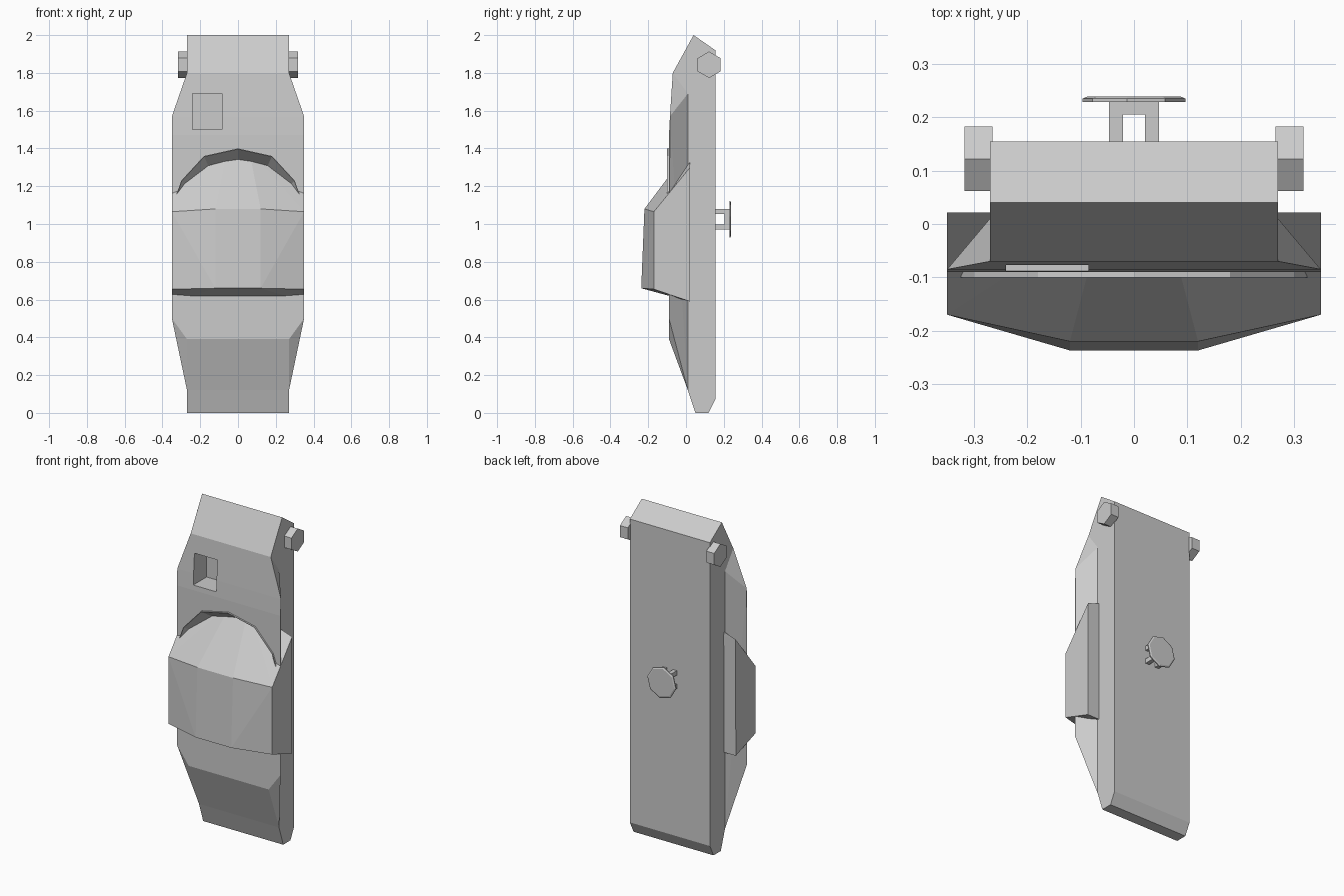
import bpy, bmesh
from math import sin, cos, pi, radians
from mathutils import Vector

if "Cube" in bpy.data.objects:
    bpy.data.objects.remove(bpy.data.objects["Cube"])


def make(name, build):
    bm = bmesh.new()
    build(bm)
    bmesh.ops.recalc_face_normals(bm, faces=bm.faces)
    me = bpy.data.meshes.new(name)
    bm.to_mesh(me)
    bm.free()
    ob = bpy.data.objects.new(name, me)
    bpy.context.collection.objects.link(ob)
    return ob


def loft(name, a, b):
    """Solid between two matching outlines."""
    def build(bm):
        va = [bm.verts.new(p) for p in a]
        vb = [bm.verts.new(p) for p in b]
        bm.faces.new(va)
        bm.faces.new(vb[::-1])
        n = len(va)
        for i in range(n):
            j = (i + 1) % n
            bm.faces.new((va[i], vb[i], vb[j], va[j]))
    return make(name, build)


def hull(name, pts):
    def build(bm):
        for p in pts:
            bm.verts.new(p)
        bmesh.ops.convex_hull(bm, input=bm.verts)
        bmesh.ops.dissolve_limit(bm, angle_limit=0.01, verts=bm.verts, edges=bm.edges)
    return make(name, build)


def box(name, x0, x1, y0, y1, z0, z1):
    return loft(name, [(x0, y0, z0), (x1, y0, z0), (x1, y1, z0), (x0, y1, z0)],
                [(x0, y0, z1), (x1, y0, z1), (x1, y1, z1), (x0, y1, z1)])


def cut(ob, cutter):
    m = ob.modifiers.new("cut", 'BOOLEAN')
    m.operation = 'DIFFERENCE'
    m.solver = 'EXACT'
    m.object = cutter
    bpy.context.view_layer.objects.active = ob
    bpy.ops.object.modifier_apply(modifier=m.name)


# main slab, extruded side profile
prof = [(.05, 0), (.12, 0), (.155, .07), (.155, 1.92), (.04, 2), (-.07, 1.8),
        (-.085, 1.57), (-.09, 1.47), (-.09, .39), (.01, .12)]
body = loft("body", [(-.27, y, z) for y, z in prof], [(.27, y, z) for y, z in prof])

# flared sides of the slab
wings = []
for s, side in ((-1, "left"), (1, "right")):
    wings.append(hull("flare_" + side, [(s * x, y, z) for x, y, z in (
        (.27, .01, .12), (.27, -.09, .39), (.35, -.09, .5), (.35, -.09, 1.47), (.35, -.085, 1.57),
        (.27, -.085, 1.57), (.27, -.09, 1.47), (.27, -.07, 1.8), (.27, .01, 1.69))]))

# arched lip with a tapering recess behind it
half = [(.325, .95), (.325, 1.16), (.30, 1.23), (.18, 1.36)]
arch = half + [(0, 1.40)] + [(-x, z) for x, z in reversed(half)]


def arch_ring(y, k):
    return [(x * k, y, .95 + (z - .95) * k) for x, z in arch]


lip = loft("arch_lip", arch_ring(-.1, 1), arch_ring(-.03, 1))
recess = loft("recess_cutter", arch_ring(-.12, 1.025), arch_ring(-.02, .865))
for ob in [body, lip] + wings:
    cut(ob, recess)

# small window recess
window = box("window_cutter", -.24, -.085, -.2, .04, 1.5, 1.69)
cut(body, window)
for c in (recess, window):
    bpy.data.objects.remove(c)

# bulging front block
pts = []
for s in (-1, 1):
    pts += [(s * x, y, z) for x, y, z in (
        (.12, -.237, .66), (.35, -.17, .655), (.35, .02, .59),
        (.12, -.22, 1.08), (.35, -.17, 1.065), (.35, .022, 1.30), (.057, .02, 1.40))]
hull("front_block", pts)

# hexagonal side pegs
for s, side in ((-1, "left"), (1, "right")):
    ring = [(.122 + .07 * sin(i * pi / 3), 1.843 + .07 * cos(i * pi / 3)) for i in range(6)]
    loft("peg_" + side, [(s * .265, y, z) for y, z in ring], [(s * .318, y, z) for y, z in ring])

# rear button: four legs, plate and eight-sided disc
for sx in (-1, 1):
    for sz in (-1, 1):
        xs = sorted((sx * .021, sx * .047))
        zs = sorted((1.025 + sz * .027, 1.025 + sz * .055))
        box("button_leg", xs[0], xs[1], .15, .206, zs[0], zs[1])
box("button_plate", -.047, .047, .205, .231, .97, 1.08)


def octagon(r, y):
    return [(r * cos(radians(45 * i + 8)), y, 1.025 + r * sin(radians(45 * i + 8))) for i in range(8)]


loft("button_disc", octagon(.097, .229), octagon(.097, .235))
loft("button_face", octagon(.097, .235), octagon(.088, .239))
